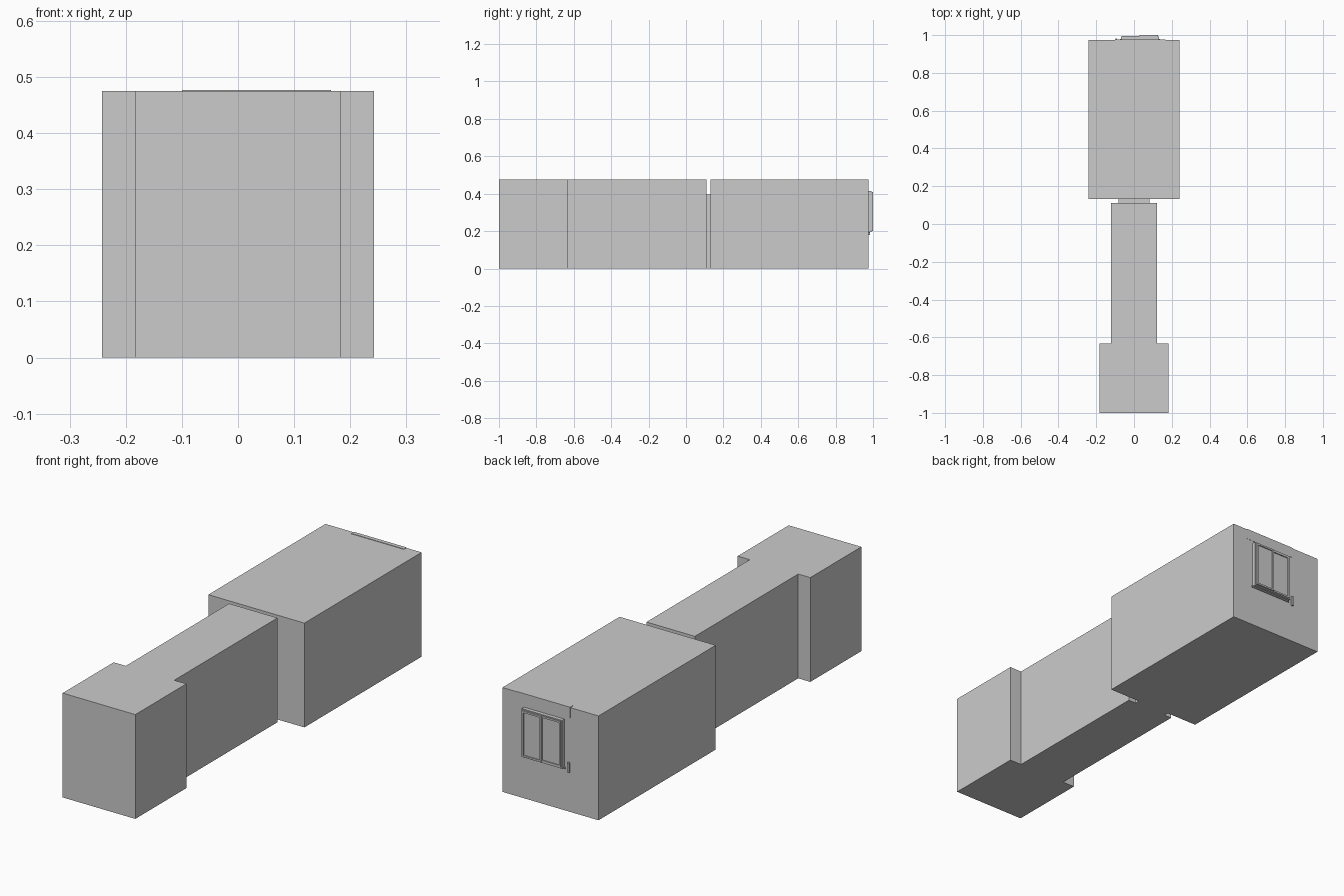
import bpy, bmesh

if "Cube" in bpy.data.objects:
    bpy.data.objects.remove(bpy.data.objects["Cube"])

H = 0.475        # room height
BACK = 0.975     # rear wall of the large room


def finish(name, bm):
    bmesh.ops.recalc_face_normals(bm, faces=bm.faces)
    me = bpy.data.meshes.new(name)
    bm.to_mesh(me)
    bm.free()
    ob = bpy.data.objects.new(name, me)
    bpy.context.collection.objects.link(ob)
    return ob


def extrude_plan(name, half, z0, z1):
    """Mirror a right-hand floor plan outline about x = 0 and extrude it up."""
    pts = half + [(-x, y) for x, y in reversed(half)]
    bm = bmesh.new()
    face = bm.faces.new([bm.verts.new((x, y, z0)) for x, y in pts])
    new = bmesh.ops.extrude_face_region(bm, geom=[face], use_keep_orig=True)["geom"]
    bmesh.ops.translate(bm, vec=(0, 0, z1 - z0),
                        verts=[v for v in new if isinstance(v, bmesh.types.BMVert)])
    return finish(name, bm)


def box(name, x, y, z):
    bm = bmesh.new()
    bmesh.ops.create_cube(bm, size=1)
    for v in bm.verts:
        v.co = [r[0] if c < 0 else r[1] for c, r in zip(v.co, (x, y, z))]
    return finish(name, bm)


def frame(name, x, y, z, t):
    """Four bars around a rectangular opening."""
    box(name + "_left", (x[0], x[0] + t), y, z)
    box(name + "_right", (x[1] - t, x[1]), y, z)
    box(name + "_bottom", (x[0] + t, x[1] - t), y, (z[0], z[0] + t))
    box(name + "_top", (x[0] + t, x[1] - t), y, (z[1] - t, z[1]))


# Rooms: entrance hall with corridor, doorway, large room
extrude_plan("hall_and_corridor",
             [(0.183, -1.0), (0.183, -0.633), (0.122, -0.633), (0.122, 0.11)], 0, H)
extrude_plan("doorway", [(0.083, 0.11), (0.083, 0.132)], 0, 0.397)
extrude_plan("large_room", [(0.242, 0.132), (0.242, BACK)], 0, H)

# Window: casing, then two sliding sashes at different depths
frame("window_casing", (-0.07, 0.133), (BACK - 0.01, 0.992), (0.195, 0.415), 0.008)
for side, x, y in (("left", (-0.064, 0.037), 0.995), ("right", (0.03, 0.128), 1.0)):
    frame(side + "_sash", x, (y - 0.01, y), (0.2, 0.41), 0.008)
    box(side + "_glass", (x[0] + 0.008, x[1] - 0.008), (y - 0.007, y - 0.005), (0.208, 0.402))
box("window_sill", (-0.075, 0.138), (BACK - 0.015, 0.98), (0.19, 0.198))

# Curtain box and its pull, just breaking through the wall
box("curtain_box", (-0.1, 0.166), (0.957, BACK + 0.001), (0.427, H + 0.002))
box("curtain_pull", (-0.099, -0.089), (0.97, 0.983), (0.18, 0.225))
